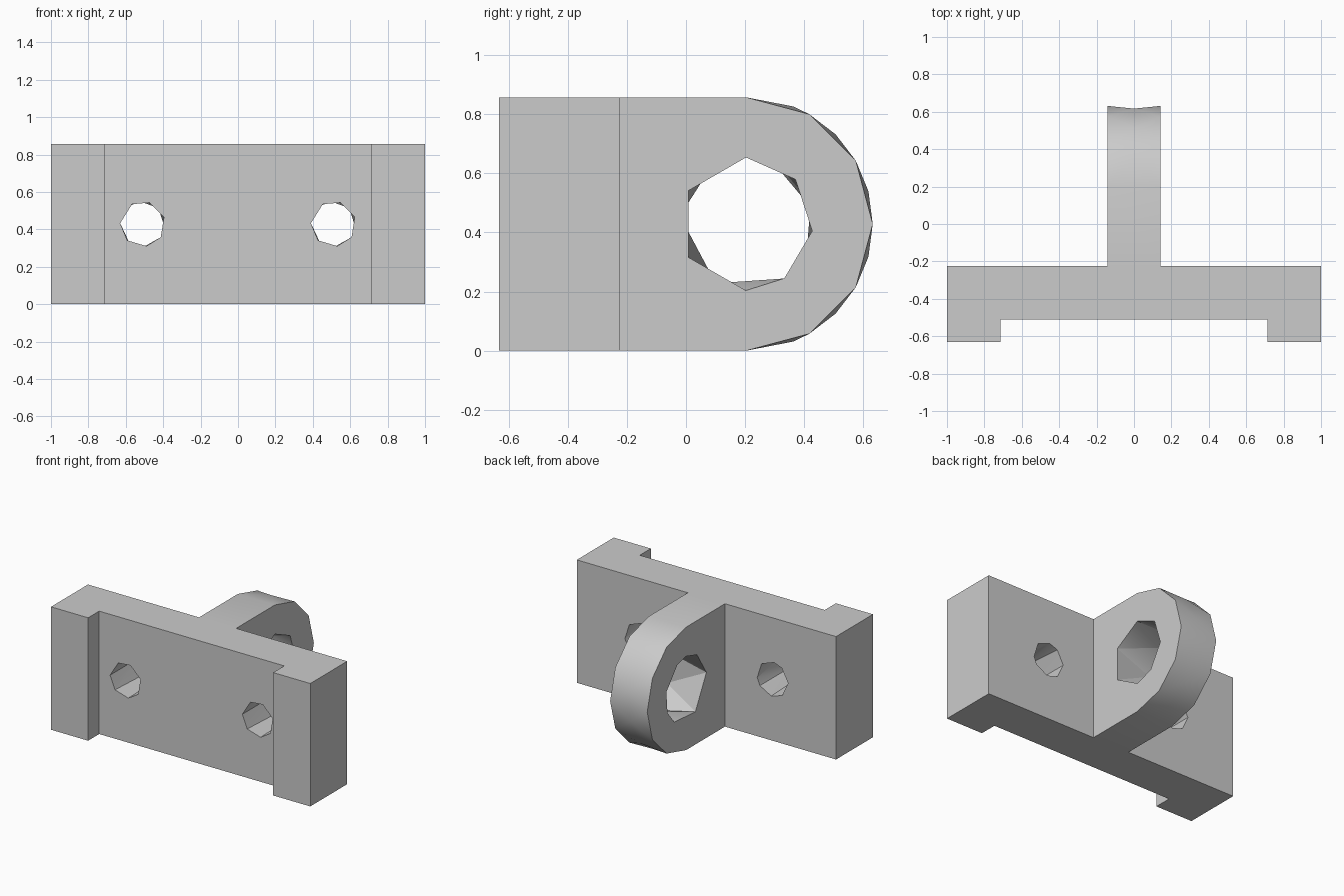
import bpy, bmesh
from math import cos, sin, radians

if "Cube" in bpy.data.objects:
    bpy.data.objects.remove(bpy.data.objects["Cube"])

HEIGHT = 0.857
MID = HEIGHT / 2
FRONT, RECESS, BACK = -0.632, -0.51, -0.225
RIB = 0.143          # half thickness of the rib
EYE_Y = 0.203        # centre of the rounded end

grey = bpy.data.materials.new("plain_grey")
grey.use_nodes = True
colour = (0.6, 0.6, 0.6, 1)
grey.diffuse_color = colour
grey.node_tree.nodes["Principled BSDF"].inputs["Base Color"].default_value = colour


def finish(bm, name):
    """Turn a bmesh into a grey object."""
    bmesh.ops.recalc_face_normals(bm, faces=bm.faces)
    mesh = bpy.data.meshes.new(name)
    bm.to_mesh(mesh)
    bm.free()
    mesh.materials.append(grey)
    ob = bpy.data.objects.new(name, mesh)
    bpy.context.collection.objects.link(ob)
    return ob


def stitch(bm, a, b, angles_a, angles_b):
    """Triangulate between two rows of vertices sorted by angle."""
    i = j = 0
    while i < len(a) - 1 or j < len(b) - 1:
        step_a = j == len(b) - 1 or (
            i < len(a) - 1 and angles_a[i + 1] <= angles_b[j + 1])
        if step_a:
            bm.faces.new((a[i], a[i + 1], b[j]))
            i += 1
        else:
            bm.faces.new((a[i], b[j + 1], b[j]))
            j += 1


def hole_cutter(name, rings, place):
    """Faceted plug between two uneven polygons; place maps (angle, end) to a point."""
    bm = bmesh.new()
    rows, tables = [], []
    for end, angles in enumerate(rings):
        angles = sorted(angles)
        row = [bm.verts.new(place(radians(t), end)) for t in angles]
        bm.faces.new(row)
        rows.append(row + row[:1])
        tables.append(angles + [angles[0] + 360])
    stitch(bm, *rows, *tables)
    ob = finish(bm, name)
    ob.hide_render = True
    return ob


def combine(target, tool, operation):
    mod = target.modifiers.new(tool.name, 'BOOLEAN')
    mod.operation, mod.solver, mod.object = operation, 'EXACT', tool
    bpy.context.view_layer.update()
    bpy.context.view_layer.objects.active = target
    bpy.ops.object.modifier_apply(modifier=mod.name)
    bpy.data.objects.remove(tool)


# Mounting plate: recessed profile extruded upwards
bm = bmesh.new()
half = [(1, BACK), (1, FRONT), (0.714, FRONT), (0.714, RECESS)]
outline = half + [(-x, y) for x, y in reversed(half)]
base = bm.faces.new([bm.verts.new((x, y, 0)) for x, y in outline])
top = bmesh.ops.extrude_face_region(bm, geom=[base])["geom"]
bmesh.ops.translate(bm, vec=(0, 0, HEIGHT),
                    verts=[v for v in top if isinstance(v, bmesh.types.BMVert)])
bracket = finish(bm, "bracket")

# Rib with a faceted round end: side rows and an offset middle row
bm = bmesh.new()
side_angles = list(range(-90, 91, 30))
mid_angles = [-68, -45, -15, 15, 45, 68]


def arc(x, angles):
    return [bm.verts.new((x, EYE_Y + MID * cos(radians(t)), MID + MID * sin(radians(t))))
            for t in angles]


left, middle, right = arc(RIB, side_angles), arc(0, mid_angles), arc(-RIB, side_angles)
stitch(bm, left, middle, side_angles, mid_angles)
stitch(bm, right, middle, side_angles, mid_angles)
roots = {s: [bm.verts.new((s * RIB, BACK - 0.1, z)) for z in (HEIGHT, 0)] for s in (1, -1)}
bm.faces.new(left + roots[1])
bm.faces.new(right + roots[-1])
bm.faces.new(roots[1] + roots[-1][::-1])
for k, root in ((-1, 0), (0, 1)):
    bm.faces.new((left[k], right[k], roots[-1][root], roots[1][root]))
    bm.faces.new((left[k], right[k], middle[k]))
rib = finish(bm, "rib")

# Large eye through the rib
eye = hole_cutter(
    "eye_cutter",
    ([42, 90, 150, 210, 270, 305, 354], [15, 65, 90, 122, 173, 243, 305, 336]),
    lambda t, end: ((RIB + 0.001) * (1 - 2 * end),
                    EYE_Y + 0.225 * cos(t), MID + 0.225 * sin(t)))
combine(rib, eye, 'DIFFERENCE')
combine(bracket, rib, 'UNION')

# Bolt holes through the plate
for x in (-0.51, 0.51):
    bolt = hole_cutter(
        "bolt_cutter",
        ([18, 72, 118, 178, 227, 280, 324], [45, 95, 126, 178, 232, 275, 324, 350]),
        lambda t, end: (x + 0.12 * cos(t), (RECESS - 0.001, BACK + 0.001)[end],
                        MID + 0.12 * sin(t)))
    combine(bracket, bolt, 'DIFFERENCE')

# Soft facets, crisp edges
bpy.ops.object.select_all(action='DESELECT')
bracket.select_set(True)
bpy.context.view_layer.objects.active = bracket
bpy.ops.object.shade_smooth_by_angle(angle=radians(30))
